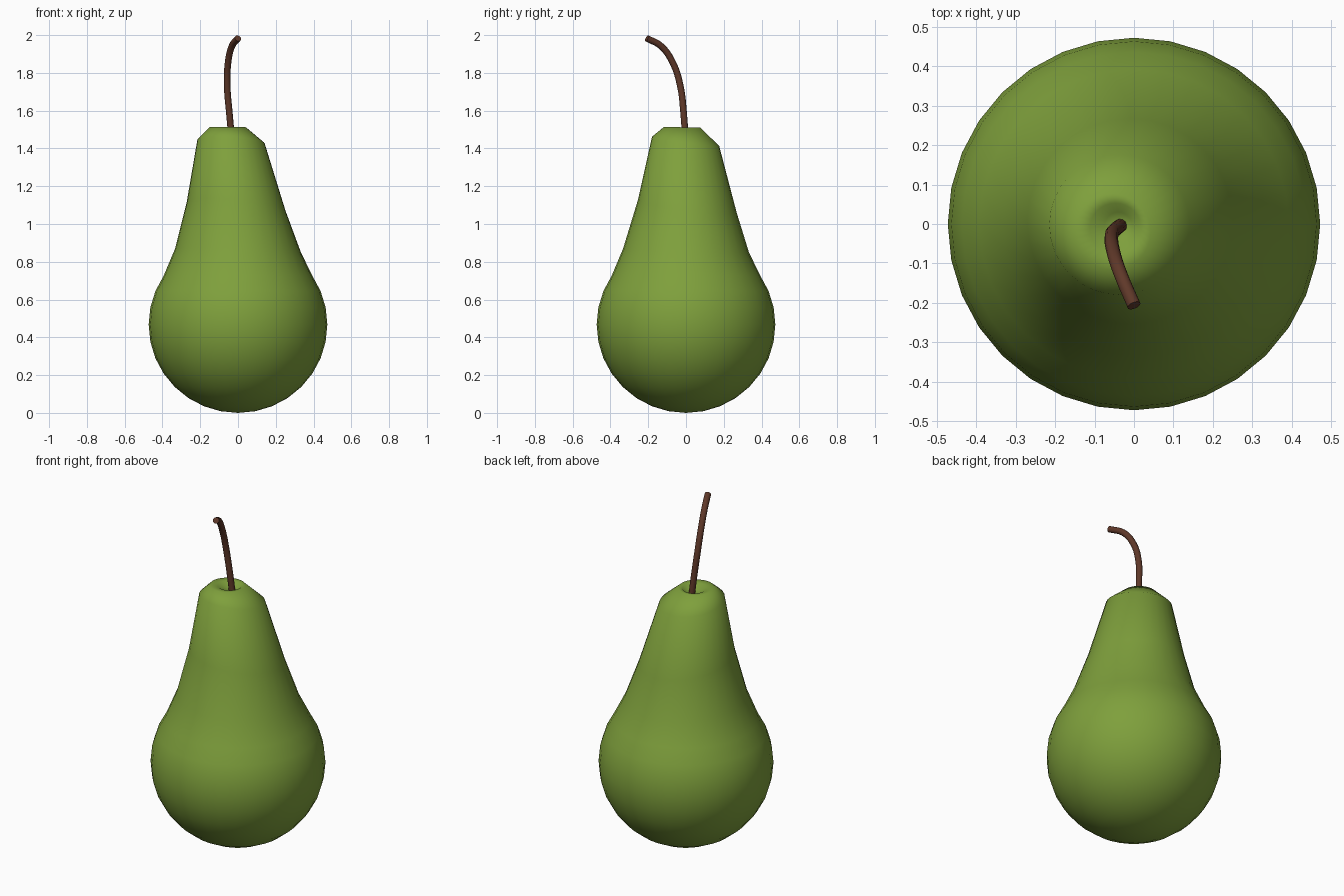
import bpy, bmesh, math
from mathutils import Vector

if "Cube" in bpy.data.objects:
    bpy.data.objects.remove(bpy.data.objects["Cube"])


def material(name, rgb):
    m = bpy.data.materials.new(name)
    m.diffuse_color = (*rgb, 1)
    m.use_nodes = True
    m.node_tree.nodes["Principled BSDF"].inputs["Base Color"].default_value = m.diffuse_color
    return m


green = material("pear_green", (0.21, 0.35, 0.045))
brown = material("stem_brown", (0.115, 0.04, 0.022))

# Pear body: round belly rings, then leaning neck rings
N, R = 32, 0.473
rings = []  # radius, height, centre x, centre y, slope x, slope y
for i in range(1, 12):
    a = math.radians(-90 + 11.25 * i)
    rings.append((R * math.cos(a), 0.467 + 0.467 * math.sin(a), 0, 0, 0, 0))
rings += [
    (0.333, 0.86, 0.0, 0.0, -0.03, -0.03),
    (0.261, 1.095, -0.01, 0.007, -0.09, -0.13),
    (0.178, 1.437, -0.037, -0.002, -0.056, -0.14),
    (0.097, 1.512, -0.055, -0.02, 0.0, -0.02),
    (0.065, 1.508, -0.047, -0.012, 0.0, -0.02),
    (0.035, 1.485, -0.04, -0.005, 0.0, 0.0),
]
bm = bmesh.new()
loops = []
for r, z, cx, cy, sx, sy in rings:
    loop = []
    for k in range(N):
        t = 2 * math.pi * k / N
        x, y = r * math.cos(t), r * math.sin(t)
        loop.append(bm.verts.new((cx + x, cy + y, z + sx * x + sy * y)))
    loops.append(loop)
for a, b in zip(loops, loops[1:]):
    for k in range(N):
        j = (k + 1) % N
        bm.faces.new((a[k], a[j], b[j], b[k]))
bottom = bm.verts.new((0, 0, 0))
dimple = bm.verts.new((-0.035, -0.003, 1.475))
for k in range(N):
    j = (k + 1) % N
    bm.faces.new((bottom, loops[0][j], loops[0][k]))
    bm.faces.new((dimple, loops[-1][k], loops[-1][j]))
for f in bm.faces:
    f.smooth = True
mesh = bpy.data.meshes.new("pear_body")
bm.to_mesh(mesh)
bm.free()
mesh.materials.append(green)
body = bpy.data.objects.new("pear_body", mesh)
bpy.context.collection.objects.link(body)

# Stem: bent round tube
path = [(-0.033, -0.003, 1.45), (-0.045, -0.012, 1.58), (-0.057, -0.03, 1.73),
        (-0.053, -0.068, 1.85), (-0.033, -0.13, 1.94), (0.0, -0.207, 1.983)]
cu = bpy.data.curves.new("stem", 'CURVE')
cu.dimensions = '3D'
cu.bevel_depth = 0.0175
cu.bevel_resolution = 4
cu.use_fill_caps = True
cu.resolution_u = 5
sp = cu.splines.new('BEZIER')
sp.bezier_points.add(len(path) - 1)
for p, co in zip(sp.bezier_points, path):
    p.co = co
    p.handle_left_type = p.handle_right_type = 'AUTO'
cu.materials.append(brown)
stem = bpy.data.objects.new("stem", cu)
bpy.context.collection.objects.link(stem)
bpy.context.view_layer.objects.active = stem
stem.select_set(True)
bpy.ops.object.convert(target='MESH')
bpy.ops.object.shade_smooth_by_angle(angle=math.radians(40))
